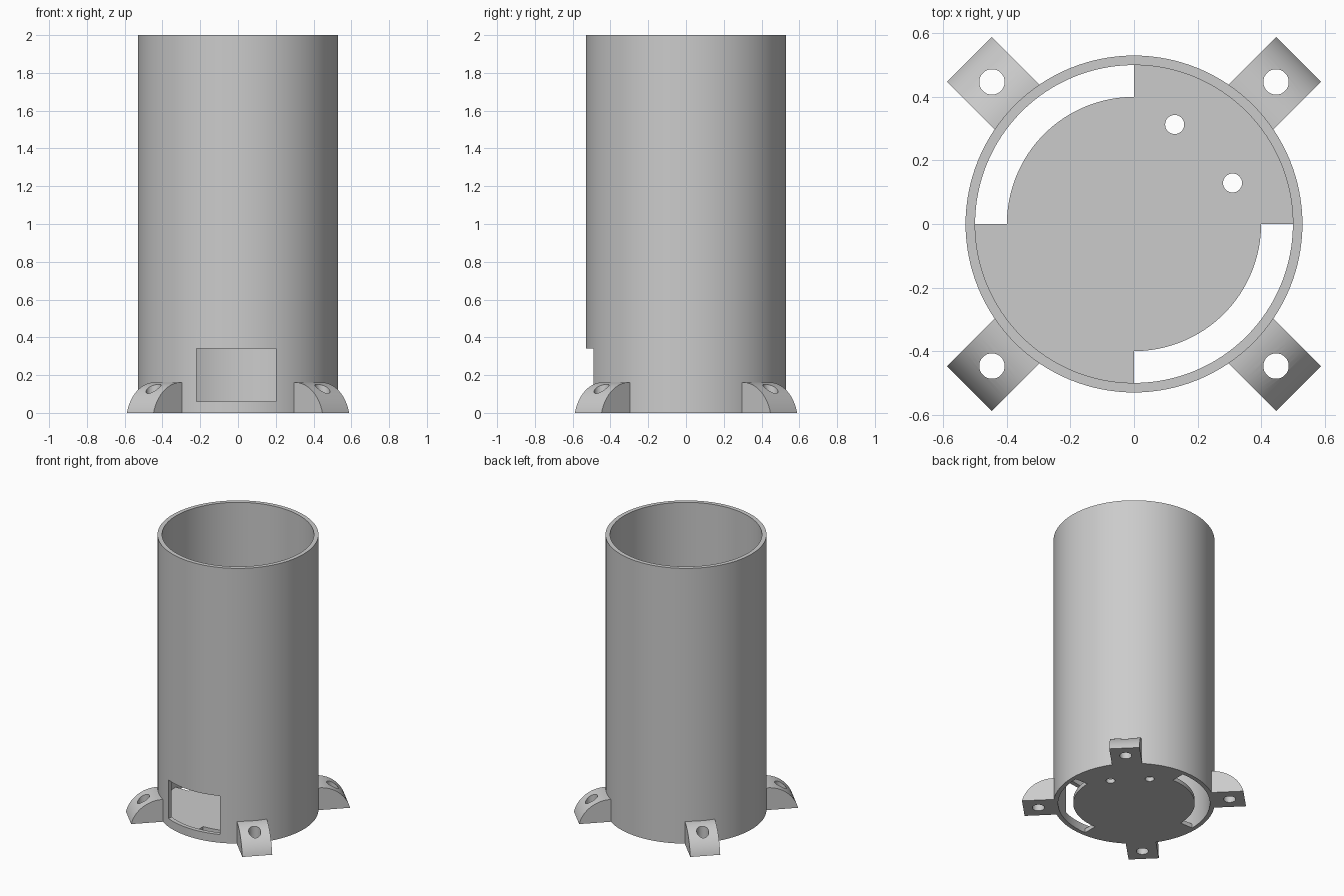
import bpy, bmesh
from math import sin, cos, pi, sqrt, asin, radians
from mathutils import Matrix, Vector

cube = bpy.data.objects.get("Cube")
if cube:
    bpy.data.objects.remove(cube, do_unlink=True)

SEG = 128                      # sides around the tube
OUTER, INNER, SLOT = 0.53, 0.50, 0.40
HEIGHT, FLOOR = 2.0, 0.03

grey = bpy.data.materials.new("plain_grey")
grey.use_nodes = True
grey.diffuse_color = (0.6, 0.6, 0.6, 1)
grey.node_tree.nodes["Principled BSDF"].inputs["Base Color"].default_value = (0.6, 0.6, 0.6, 1)


def prism(name, outline, offset):
    """Extrude a closed outline of 3D points along an offset."""
    bm = bmesh.new()
    face = bm.faces.new([bm.verts.new(p) for p in outline])
    new = bmesh.ops.extrude_face_region(bm, geom=[face])["geom"]
    bmesh.ops.translate(bm, vec=offset, verts=[v for v in new if isinstance(v, bmesh.types.BMVert)])
    bmesh.ops.recalc_face_normals(bm, faces=bm.faces)
    return to_object(name, bm)


def to_object(name, bm):
    mesh = bpy.data.meshes.new(name)
    bm.to_mesh(mesh)
    bm.free()
    mesh.materials.append(grey)
    obj = bpy.data.objects.new(name, mesh)
    bpy.context.collection.objects.link(obj)
    return obj


def select(obj):
    bpy.ops.object.select_all(action="DESELECT")
    obj.select_set(True)
    bpy.context.view_layer.objects.active = obj


def cut(obj, cutter):
    mod = obj.modifiers.new("cut", "BOOLEAN")
    mod.operation, mod.solver, mod.object = "DIFFERENCE", "EXACT", cutter
    select(obj)
    bpy.ops.object.modifier_apply(modifier=mod.name)
    bpy.data.objects.remove(cutter, do_unlink=True)


def hole(x, y, radius):
    pts = [(x + radius * cos(2 * pi * i / 32), y + radius * sin(2 * pi * i / 32), -0.1) for i in range(32)]
    return prism("hole_cutter", pts, (0, 0, 0.5))


def finish(obj):
    select(obj)
    bpy.ops.object.shade_smooth_by_angle(angle=radians(25))


# Tube wall: a rectangular section swept round the axis
bm = bmesh.new()
section = [(INNER, 0), (OUTER, 0), (OUTER, HEIGHT), (INNER, HEIGHT)]
rings = [[bm.verts.new((r * cos(2 * pi * i / SEG), r * sin(2 * pi * i / SEG), z)) for r, z in section]
         for i in range(SEG)]
for i in range(SEG):
    a, b = rings[i], rings[(i + 1) % SEG]
    for j in range(4):
        k = (j + 1) % 4
        bm.faces.new((a[j], b[j], b[k], a[k]))
bmesh.ops.recalc_face_normals(bm, faces=bm.faces)
tube = to_object("tube_wall", bm)

# Front window through the wall
window = prism("window_cutter", [(-0.22, -0.7, 0.06), (0.20, -0.7, 0.06), (0.20, -0.7, 0.34), (-0.22, -0.7, 0.34)],
               (0, 0.5, 0))
cut(tube, window)
finish(tube)

# Floor: full radius in two opposite quadrants, slotted in the other two
outline = []
for quadrant in range(4):
    r = SLOT if quadrant % 2 else INNER
    for i in range(SEG // 4 + 1):
        a = quadrant * pi / 2 + 2 * pi * i / SEG
        outline.append((r * cos(a), r * sin(a), 0))
floor = prism("floor_plate", outline, (0, 0, FLOOR))
for x, y in ((0.128, 0.313), (0.31, 0.129)):
    cut(floor, hole(x, y, 0.03))
finish(floor)

# Mounting feet: rounded wedge with a vertical screw hole, at the four diagonals
TOP, START, END, HALF = 0.162, 0.524, 0.732, 0.1
span = END - START
drop = (span ** 2 - TOP ** 2) / (2 * TOP)
radius = TOP + drop
low = asin(drop / radius)
profile = [(0.515, 0), (0.515, TOP)]
for i in range(17):
    a = pi / 2 + (low - pi / 2) * i / 16
    profile.append((START + radius * cos(a), radius * sin(a) - drop))
names = ("back_left_foot", "back_right_foot", "front_right_foot", "front_left_foot")
for n, name in enumerate(names):
    foot = prism(name, [(s, -HALF, z) for s, z in profile], (0, 2 * HALF, 0))
    cut(foot, hole(0.632, 0, 0.04))
    foot.data.transform(Matrix.Rotation(pi / 4 + n * pi / 2, 4, "Z"))
    finish(foot)
